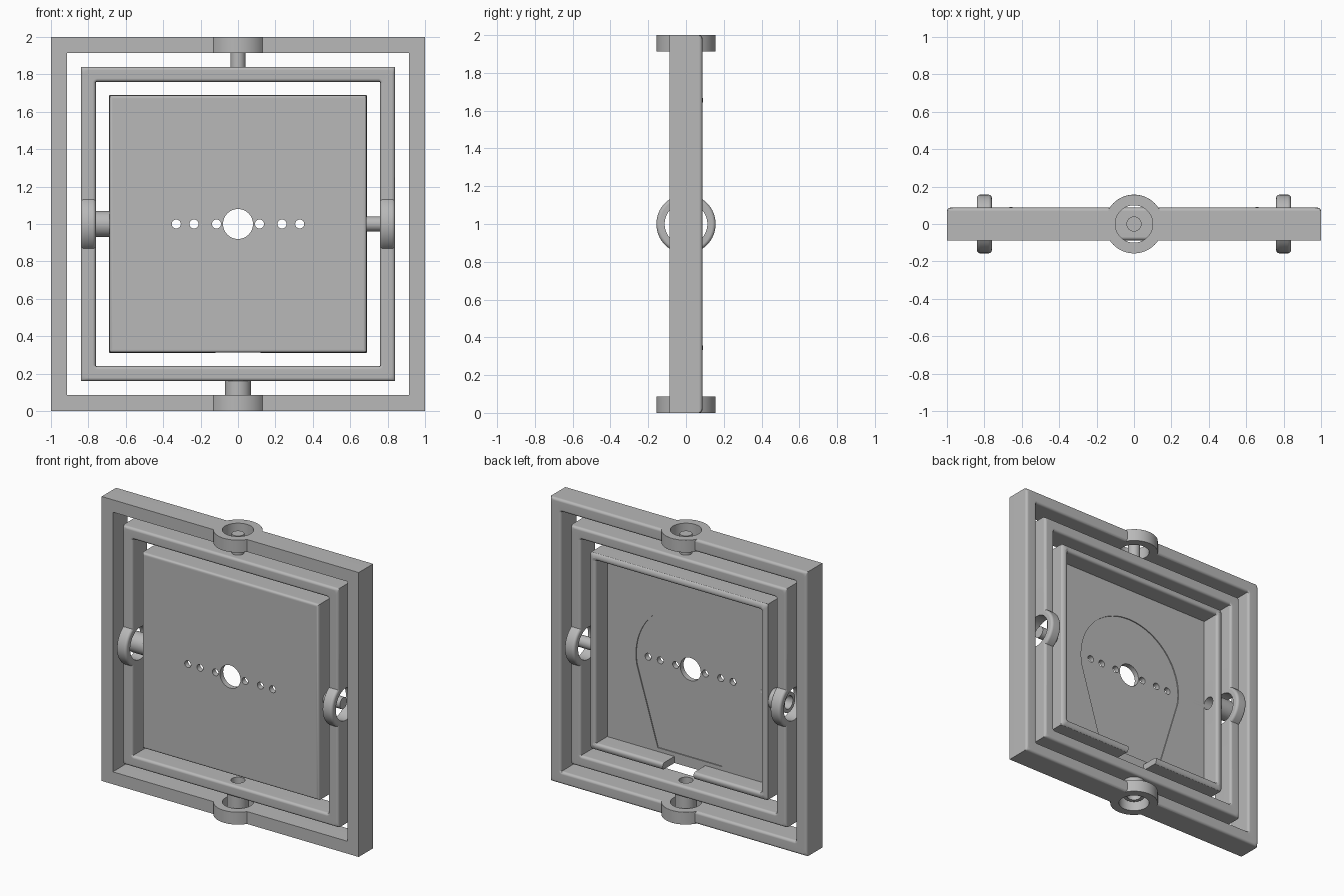
import bpy, bmesh, math
from mathutils import Matrix, Vector

cube = bpy.data.objects.get("Cube")
if cube:
    bpy.data.objects.remove(cube, do_unlink=True)

grey = bpy.data.materials.new("light grey plastic")
grey.use_nodes = True
colour = (0.48, 0.48, 0.48, 1)
grey.diffuse_color = colour
grey.node_tree.nodes["Principled BSDF"].inputs["Base Color"].default_value = colour

D = 0.087           # half depth of every frame
MID = 1.0           # height of the centre
RING = 0.157        # outer radius of the pivot rings


def finish(bm, name):
    bmesh.ops.recalc_face_normals(bm, faces=bm.faces)
    mesh = bpy.data.meshes.new(name)
    bm.to_mesh(mesh)
    bm.free()
    mesh.materials.append(grey)
    obj = bpy.data.objects.new(name, mesh)
    bpy.context.collection.objects.link(obj)
    return obj


def round_edges(bm, rule, width):
    edges = [e for e in bm.edges if rule(e)]
    bmesh.ops.bevel(bm, geom=edges, offset=width, segments=4, profile=0.5,
                    affect='EDGES', clamp_overlap=True)


def on_plane(e, y):
    return all(abs(v.co.y - y) < 1e-4 for v in e.verts)


def box(name, lo, hi):
    bm = bmesh.new()
    bmesh.ops.create_cube(bm, size=1)
    for v in bm.verts:
        v.co = [lo[i] if v.co[i] < 0 else hi[i] for i in range(3)]
    return finish(bm, name)


def cylinder(name, axis, radius, start, end, x=0, rule=None, width=0.018):
    """Cylinder along an axis through the centre, with optional rounded rims."""
    bm = bmesh.new()
    bmesh.ops.create_cone(bm, cap_ends=True, segments=64, radius1=radius,
                          radius2=radius, depth=end - start)
    if rule:
        round_edges(bm, lambda e: abs(e.verts[0].co.z - e.verts[1].co.z) < 1e-5
                    and rule(e), width)
    bmesh.ops.translate(bm, verts=bm.verts, vec=(0, 0, (start + end) / 2))
    turn = {"x": Matrix.Rotation(math.pi / 2, 4, 'Y'),
            "y": Matrix.Rotation(math.pi / 2, 4, 'X'),
            "z": Matrix.Identity(4)}[axis]
    bm.transform(Matrix.Translation((x, 0, MID)) @ turn)
    return finish(bm, name)


def square_frame(name, half, thick, rule, width):
    """Square ring of rails standing in the xz plane."""
    bm = bmesh.new()
    loops = []
    for r, y in ((half, -D), (half, D), (half - thick, D), (half - thick, -D)):
        loops.append([bm.verts.new((sx * r, y, MID + sz * r))
                      for sx, sz in ((-1, -1), (1, -1), (1, 1), (-1, 1))])
    for i in range(4):
        a, b = loops[i], loops[(i + 1) % 4]
        for j in range(4):
            k = (j + 1) % 4
            bm.faces.new((a[j], a[k], b[k], b[j]))
    round_edges(bm, rule, width)
    return finish(bm, name)


def combine(target, tool, operation):
    mod = target.modifiers.new(operation.lower(), 'BOOLEAN')
    mod.object, mod.operation, mod.solver = tool, operation, 'EXACT'
    tool.hide_render = True
    bpy.context.view_layer.objects.active = target
    bpy.ops.object.modifier_apply(modifier=mod.name)
    bpy.data.objects.remove(tool, do_unlink=True)


def add(target, tool):
    combine(target, tool, 'UNION')


def cut(target, tool):
    combine(target, tool, 'DIFFERENCE')


# Outer frame: sharp at the front, rounded at the back, rings top and bottom
outer = square_frame("outer_frame", 1.0, 0.087, lambda e: on_plane(e, D), 0.018)
for lo, hi in ((-1.0, -0.913), (0.913, 1.0)):
    add(outer, cylinder("ring", "z", RING, lo, hi,
                        rule=lambda e: min(v.co.y for v in e.verts) > 0.07))
    mid = (lo + hi) / 2
    cut(outer, cylinder("bore", "z", 0.1, mid - 0.1, mid + 0.1))

# Middle frame: rounded on both faces, rings left and right
middle = square_frame("middle_frame", 0.84, 0.08,
                      lambda e: on_plane(e, D) or on_plane(e, -D), 0.018)
for lo, hi in ((-0.84, -0.76), (0.76, 0.84)):
    add(middle, cylinder("ring", "x", RING, lo, hi, rule=lambda e: True))
    mid = (lo + hi) / 2
    cut(middle, cylinder("bore", "x", 0.113, mid - 0.1, mid + 0.1))

# Upper pin and lower hollow pivot on the middle frame
add(middle, cylinder("pin", "z", 0.04, 0.80, 0.975))
add(middle, cylinder("pivot", "z", 0.07, -0.95, -0.80))
cut(middle, cylinder("bore", "z", 0.045, -1.1, -0.7))

# Centre panel: tray open to the back with a rounded rim
P = 0.688
bm = bmesh.new()
bmesh.ops.create_cube(bm, size=1)
for v in bm.verts:
    v.co = Vector((v.co.x * 2 * P, v.co.y * 2 * D, MID + v.co.z * 2 * P))
back = next(f for f in bm.faces if f.calc_center_median().y > 0.05)
bmesh.ops.inset_region(bm, faces=[back], thickness=0.065)
floor = bmesh.ops.extrude_discrete_faces(bm, faces=[back])["faces"][0]
bmesh.ops.translate(bm, verts=floor.verts, vec=(0, -0.13, 0))
round_edges(bm, lambda e: on_plane(e, D) or on_plane(e, -D), 0.018)
panel = finish(bm, "centre_panel")

# Shallow teardrop recess in the panel floor
bm = bmesh.new()
outline = [(0.25, 0.385)]
for i in range(41):
    a = math.radians(-10 + 200 * i / 40)
    outline.append((0.42 * math.cos(a), MID + 0.42 * math.sin(a)))
outline.append((-0.25, 0.385))
face = bm.faces.new([bm.verts.new((x, -0.05, z)) for x, z in outline])
top = bmesh.ops.extrude_face_region(bm, geom=[face])["geom"]
bmesh.ops.translate(bm, vec=(0, 0.05, 0),
                    verts=[g for g in top if isinstance(g, bmesh.types.BMVert)])
cut(panel, finish(bm, "recess"))

# Cable notch in the bottom rim
cut(panel, box("notch", (-0.12, -0.043, 0.2), (0.12, 0.2, 0.45)))

# Centre hole and the row of small holes
cut(panel, cylinder("hole", "y", 0.08, -0.2, 0.2))
for x in (0.115, 0.235, 0.33):
    for side in (-1, 1):
        cut(panel, cylinder("hole", "y", 0.024, -0.2, 0.2, x=side * x))

# Solid pin on one side, hollow pivot on the other
add(panel, cylinder("pin", "x", 0.04, 0.65, 0.82))
add(panel, cylinder("pivot", "x", 0.07, -0.80, -0.65))
cut(panel, cylinder("bore", "x", 0.045, -0.9, -0.55))

# Smooth shading with flat faces kept flat
for obj in (outer, middle, panel):
    bpy.ops.object.select_all(action='DESELECT')
    obj.select_set(True)
    bpy.context.view_layer.objects.active = obj
    bpy.ops.object.shade_smooth_by_angle(angle=math.radians(30))
    weighted = obj.modifiers.new("flat_faces", 'WEIGHTED_NORMAL')
    weighted.keep_sharp = True
